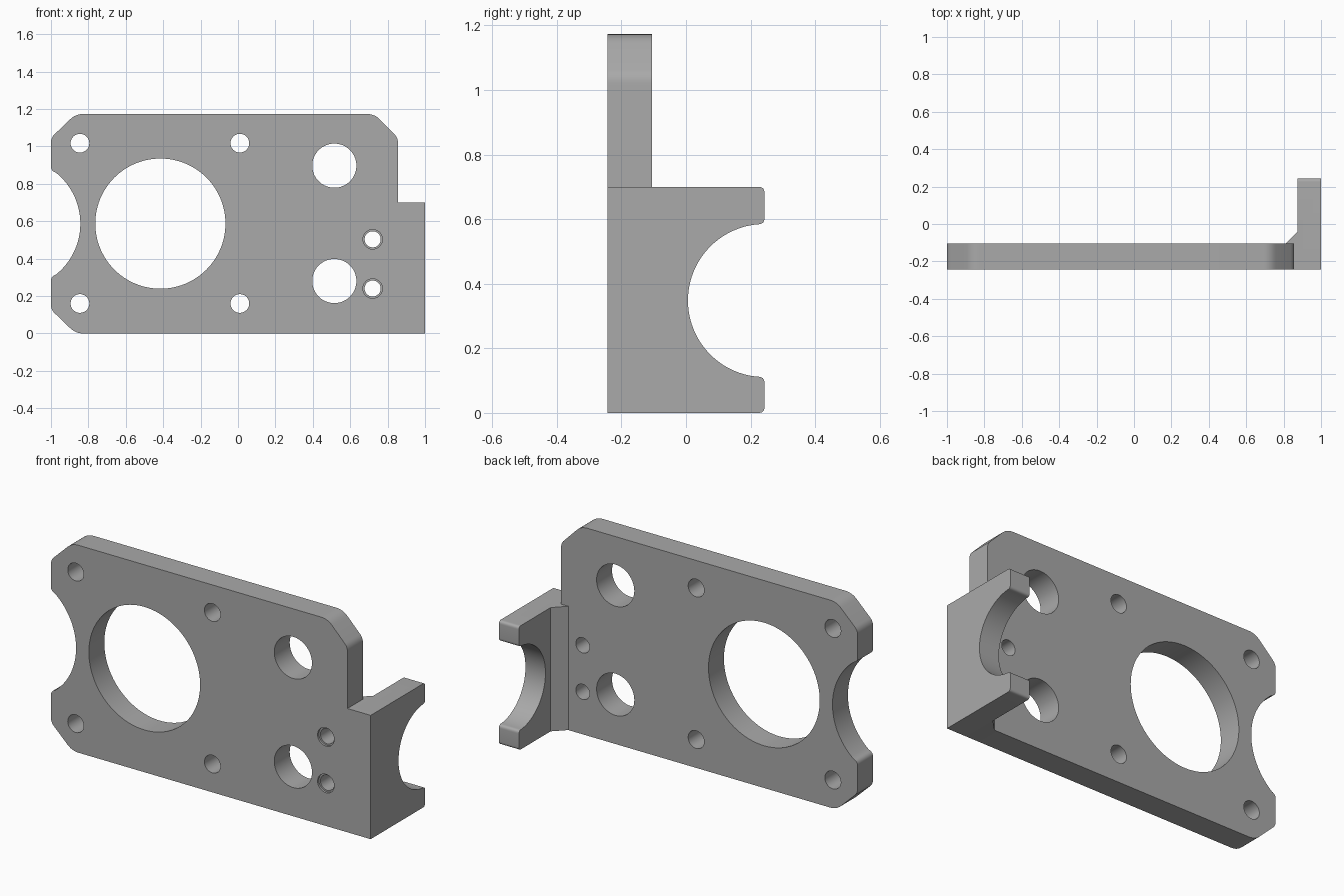
import bpy, bmesh, math
from mathutils import Vector

cube = bpy.data.objects.get("Cube")
if cube:
    bpy.data.objects.remove(cube, do_unlink=True)

mat = bpy.data.materials.new("machined grey")
mat.use_nodes = True
grey = (0.4, 0.4, 0.4, 1)
mat.diffuse_color = grey
mat.node_tree.nodes["Principled BSDF"].inputs["Base Color"].default_value = grey


def rounded(corners):
    """Outline from (u, v, setback) corners; each setback is replaced by a curve."""
    pts, n = [], len(corners)
    for i, (u, v, r) in enumerate(corners):
        p = Vector((u, v))
        if r == 0:
            pts.append(p)
            continue
        a, b = (Vector(corners[j % n][:2]) for j in (i - 1, i + 1))
        a = p + (a - p).normalized() * r
        b = p + (b - p).normalized() * r
        for k in range(7):
            t = k / 6
            pts.append(a * (1 - t) ** 2 + p * 2 * t * (1 - t) + b * t * t)
    return pts


def arc(cu, cv, r, start, end, n=40):
    angles = [math.radians(start + (end - start) * k / n) for k in range(n + 1)]
    return [(cu + r * math.cos(a), cv + r * math.sin(a), 0) for a in angles]


def prism(name, outline, axis, low, high):
    """Extrude a 2D outline along x, y or z."""
    place = {"x": lambda u, v: (low, u, v),
             "y": lambda u, v: (u, low, v),
             "z": lambda u, v: (u, v, low)}[axis]
    bm = bmesh.new()
    face = bm.faces.new([bm.verts.new(place(*p)) for p in outline])
    out = bmesh.ops.extrude_face_region(bm, geom=[face])
    shift = Vector([(high - low) if a == axis else 0 for a in "xyz"])
    bmesh.ops.translate(bm, vec=shift,
                        verts=[e for e in out["geom"] if isinstance(e, bmesh.types.BMVert)])
    bmesh.ops.recalc_face_normals(bm, faces=bm.faces[:])
    mesh = bpy.data.meshes.new(name)
    bm.to_mesh(mesh)
    bm.free()
    obj = bpy.data.objects.new(name, mesh)
    bpy.context.collection.objects.link(obj)
    mesh.materials.append(mat)
    return obj


def combine(target, tool, operation):
    mod = target.modifiers.new("combine", "BOOLEAN")
    mod.operation, mod.solver, mod.object = operation, "EXACT", tool
    bpy.context.view_layer.objects.active = target
    bpy.ops.object.modifier_apply(modifier=mod.name)
    bpy.data.objects.remove(tool, do_unlink=True)


FRONT, BACK, TIP = -0.243, -0.105, 0.243
TOP, STEP, INNER, OUTER = 1.173, 0.70, 0.875, 1.0
MID = 0.587

# Main plate with chamfered corners and a scooped right edge
scoop = arc(-1.193, MID, 0.35, 51, -51)
outline = [(-0.868, 0, 0.04), (INNER, 0, 0), (INNER, STEP, 0), (0.855, STEP, 0),
           (0.855, 1.046, 0.025), (0.73, TOP, 0.04), (-0.868, TOP, 0.04), (-1, 1.046, 0.025),
           (-1, 0.872, 0.02)] + scoop + [(-1, 0.302, 0.02), (-1, 0.127, 0.025)]
bracket = prism("mounting_plate", rounded(outline), "y", FRONT, BACK)

# Side arm with a half-round cradle opening to the back
cradle = arc(TIP, 0.348, 0.237, 268, 92)
arm_outline = ([(FRONT, 0, 0), (TIP, 0, 0.018), (TIP, 0.111, 0.018)] + cradle[1:-1]
               + [(TIP, 0.585, 0.018), (TIP, STEP, 0.018), (FRONT, STEP, 0)])
arm = prism("side_arm", rounded(arm_outline), "x", INNER, OUTER)
combine(bracket, arm, "UNION")

# Sloped web in the inside corner
web = prism("corner_web", [(0.81, BACK), (INNER, -0.04), (INNER, BACK)], "z", 0, STEP)
combine(bracket, web, "UNION")


def drill(x, z, r, low=-0.4, high=0.0, sides=48):
    ring = [p[:2] for p in arc(x, z, r, 0, 360, sides)[:-1]]
    combine(bracket, prism("drill", ring, "y", low, high), "DIFFERENCE")


# Motor bore, its four screw holes, two bearing holes
drill(-0.415, MID, 0.348, sides=96)
for x in (-0.845, 0.01):
    for z in (0.16, 1.017):
        drill(x, z, 0.05)
for z in (0.28, 0.897):
    drill(0.515, z, 0.118, sides=64)

# Two tapped holes with a shallow relief at the front
for z in (0.24, 0.503):
    drill(0.72, z, 0.043)
    drill(0.72, z, 0.052, high=FRONT + 0.012)

bracket.name = "motor_bracket"
bpy.ops.object.select_all(action="DESELECT")
bracket.select_set(True)
bpy.context.view_layer.objects.active = bracket
bpy.ops.object.shade_smooth_by_angle(angle=math.radians(25))
